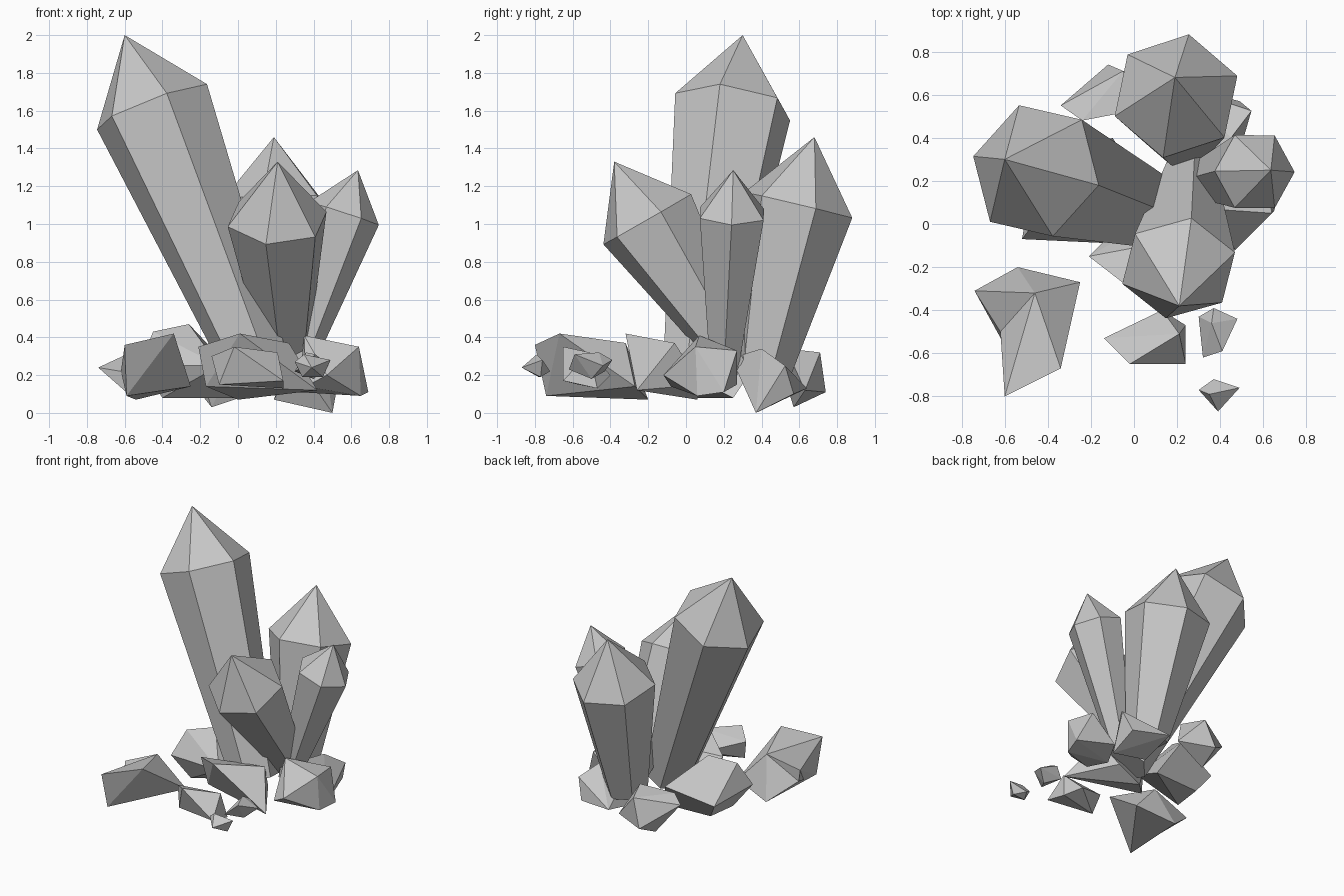
import bpy
import bmesh
from math import cos, sin, radians, tau
from mathutils import Vector

default_cube = bpy.data.objects.get("Cube")
if default_cube:
    bpy.data.objects.remove(default_cube, do_unlink=True)

# One plain grey for the whole cluster
grey = bpy.data.materials.new("mineral_grey")
grey.use_nodes = True
colour = (0.57, 0.57, 0.57, 1)
grey.diffuse_color = colour
grey.node_tree.nodes["Principled BSDF"].inputs["Base Color"].default_value = colour


def finish(name, bm):
    """Turn a bmesh into a flat-shaded grey object."""
    bmesh.ops.recalc_face_normals(bm, faces=bm.faces)
    mesh = bpy.data.meshes.new(name)
    bm.to_mesh(mesh)
    bm.free()
    mesh.materials.append(grey)
    obj = bpy.data.objects.new(name, mesh)
    bpy.context.collection.objects.link(obj)
    return obj


def crystal(name, tip, shoulder, base, top_radius, base_radius, turn, sides=6):
    """Prism that widens from its base to its shoulder and ends in a point."""
    tip, shoulder, base = Vector(tip), Vector(shoulder), Vector(base)
    axis = (tip - shoulder).normalized()
    heading = Vector((cos(radians(turn)), sin(radians(turn)), 0))
    across = (heading - axis * heading.dot(axis)).normalized()
    along = axis.cross(across)

    bm = bmesh.new()

    def ring(centre, radius):
        angles = [tau * i / sides for i in range(sides)]
        return [bm.verts.new(centre + radius * (across * cos(a) + along * sin(a)))
                for a in angles]

    lower, upper = ring(base, base_radius), ring(shoulder, top_radius)
    point = bm.verts.new(tip)
    bm.faces.new(lower[::-1])
    for i in range(sides):
        j = (i + 1) % sides
        bm.faces.new((lower[i], lower[j], upper[j], upper[i]))
        bm.faces.new((upper[i], upper[j], point))
    return finish(name, bm)


def stone(name, *corners):
    """Broken chunk: the convex skin around a few corners."""
    bm = bmesh.new()
    for corner in corners:
        bm.verts.new(corner)
    bmesh.ops.convex_hull(bm, input=bm.verts)
    loose = [v for v in bm.verts if not v.link_faces]
    bmesh.ops.delete(bm, geom=loose, context="VERTS")
    bmesh.ops.dissolve_limit(bm, angle_limit=radians(4), verts=bm.verts, edges=bm.edges)
    return finish(name, bm)


# Four tall crystals leaning out of the middle
crystal("tall_crystal", tip=(-.6, .3, 2), shoulder=(-.455, .247, 1.62),
        base=(.12, .04, .2), top_radius=.322, base_radius=.17, turn=-14)
crystal("front_crystal", tip=(.21, -.38, 1.33), shoulder=(.207, -.205, 1.025),
        base=(.26, .285, .25), top_radius=.274, base_radius=.11, turn=20)
crystal("back_crystal", tip=(.19, .68, 1.46), shoulder=(.195, .594, 1.1),
        base=(.22, .4, .2), top_radius=.3, base_radius=.15, turn=19)
crystal("side_crystal", tip=(.635, .25, 1.285), shoulder=(.56, .243, 1.055),
        base=(.29, .2, .2), top_radius=.195, base_radius=.08, turn=0)

# Stones packed around the foot of the crystals
stone("middle_stone", (-.21, -.15, .35), (.01, -.32, .42), (.27, -.06, .37),
      (.42, -.26, .12), (-.17, -.12, .14), (0, .06, .07), (.2, .08, .15))
stone("left_stone", (-.52, -.07, .25), (-.45, .02, .43), (-.26, .1, .47),
      (-.45, .3, .2), (-.1, .4, .3), (-.4, 0, .08), (0, .25, .08),
      (-.1, -.09, .25), (-.37, .23, .08))
stone("right_stone", (.35, .07, .41), (.64, .05, .35), (.6, .27, .33),
      (.69, .2, .11), (.65, .06, .09), (.47, -.12, .2), (.32, .1, .11),
      (.36, -.08, .14), (.4, .27, .15))
stone("back_right_stone", (.5, .37, 0), (.49, .57, .1), (.545, .525, .25),
      (.45, .4, .34), (.3, .24, .29), (.19, .35, .07), (.21, .64, .13))
stone("back_left_stone", (-.34, .55, .28), (-.24, .48, .32), (-.05, .71, .32),
      (-.12, .74, .11), (-.14, .57, .03), (.13, .63, .12), (.02, .53, .34))

# Loose stones lying in front
stone("large_loose_stone", (-.6, -.8, .36), (-.34, -.67, .42), (-.59, -.74, .09),
      (-.25, -.27, .14), (-.54, -.2, .07), (-.46, -.32, .37), (-.62, -.5, .22))
stone("large_stone_spur", (-.74, -.31, .24), (-.54, -.2, .07), (-.46, -.32, .37),
      (-.62, -.5, .22), (-.58, -.6, .1))
stone("front_loose_stone", (-.14, -.53, .3), (-.02, -.65, .35), (.21, -.51, .32),
      (.24, -.65, .17), (.24, -.47, .13), (.13, -.4, .2), (-.1, -.57, .15))
stone("small_loose_stone", (.3, -.43, .22), (.37, -.39, .28), (.48, -.44, .25),
      (.41, -.59, .31), (.32, -.62, .23), (.4, -.5, .18), (.36, -.46, .32))
stone("tiny_loose_stone", (.3, -.77, .27), (.37, -.72, .22), (.49, -.76, .28),
      (.39, -.87, .24), (.35, -.79, .31), (.45, -.77, .19), (.34, -.78, .19))
